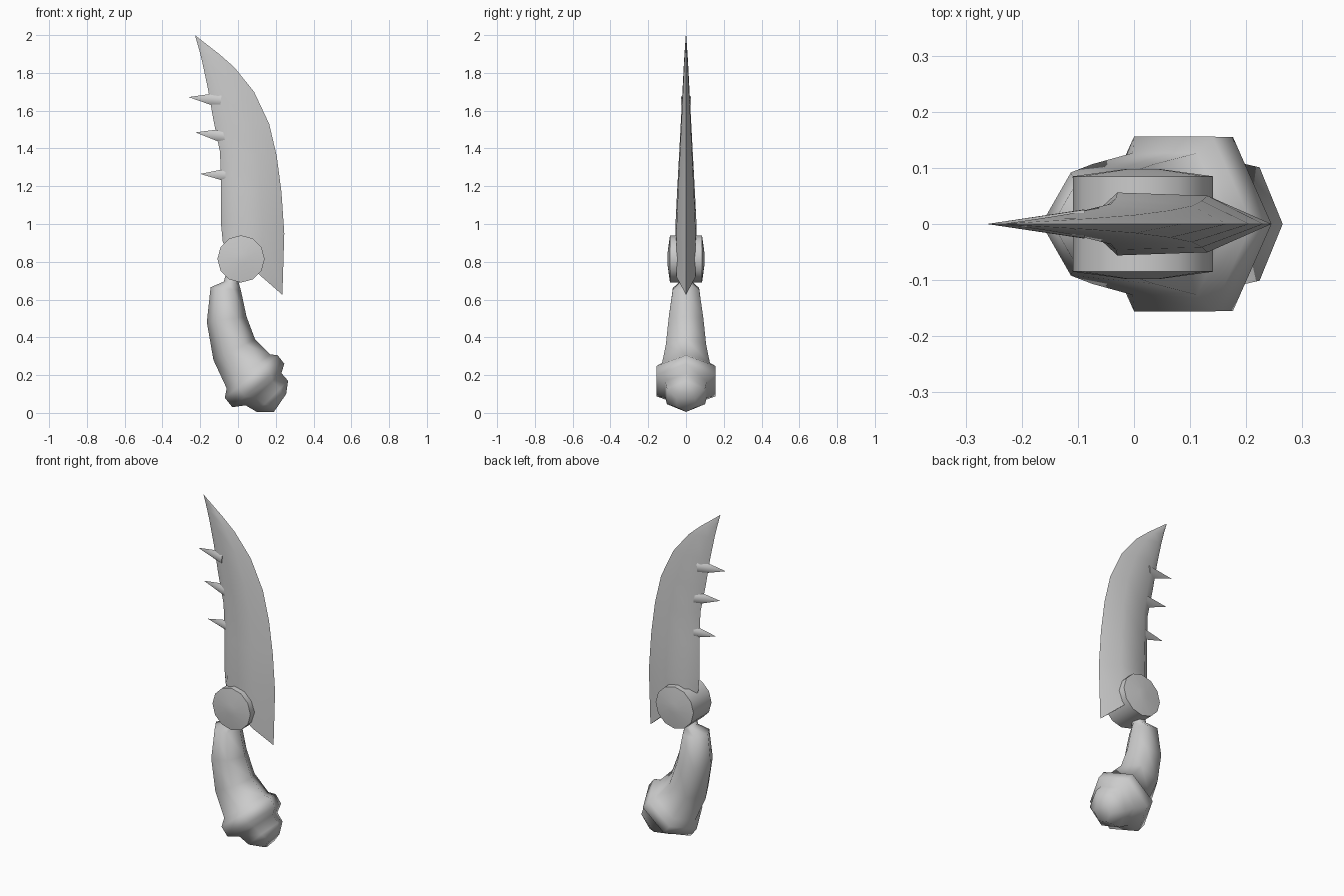
import bpy, bmesh, math
from mathutils import Vector, Matrix

if "Cube" in bpy.data.objects:
    bpy.data.objects.remove(bpy.data.objects["Cube"])

grey = bpy.data.materials.new("plain grey")
grey.use_nodes = True
grey.diffuse_color = (0.6, 0.6, 0.6, 1)
grey.node_tree.nodes["Principled BSDF"].inputs["Base Color"].default_value = (0.6, 0.6, 0.6, 1)


def finish(name, bm, angle):
    bmesh.ops.recalc_face_normals(bm, faces=bm.faces)
    mesh = bpy.data.meshes.new(name)
    bm.to_mesh(mesh)
    bm.free()
    mesh.materials.append(grey)
    obj = bpy.data.objects.new(name, mesh)
    bpy.context.collection.objects.link(obj)
    bpy.ops.object.select_all(action="DESELECT")
    obj.select_set(True)
    bpy.context.view_layer.objects.active = obj
    bpy.ops.object.shade_smooth_by_angle(angle=math.radians(angle))
    return obj


def loft(name, rings, angle):
    bm = bmesh.new()
    loops = [[bm.verts.new(p) for p in ring] for ring in rings]
    n = len(loops[0])
    for a, b in zip(loops, loops[1:]):
        for i in range(n):
            j = (i + 1) % n
            bm.faces.new((a[i], a[j], b[j], b[i]))
    bm.faces.new(loops[0])
    bm.faces.new(loops[-1])
    return finish(name, bm, angle)


# Blade: spine point, cutting edge point (x, z) and half thickness
blade_rows = [
    ((-.08, .90), (.235, .625), .055),
    ((-.09, 1.0), (.245, .95), .056),
    ((-.09, 1.2), (.23, 1.17), .046),
    ((-.095, 1.38), (.205, 1.36), .036),
    ((-.13, 1.55), (.165, 1.53), .027),
    ((-.16, 1.72), (.085, 1.70), .018),
    ((-.19, 1.86), (-.02, 1.83), .011),
    ((-.205, 1.92), (-.10, 1.90), .007),
    ((-.228, 2.0), (-.226, 1.998), .001),
]


def blade_ring(spine, edge, t):
    s, e = Vector((spine[0], 0, spine[1])), Vector((edge[0], 0, edge[1]))
    section = [(0, 0), (.18, 1), (.66, .9), (1, 0), (.66, -.9), (.18, -1)]
    return [s.lerp(e, f) + Vector((0, t * y, 0)) for f, y in section]


loft("blade", [blade_ring(*row) for row in blade_rows], 50)

# Handle and pommel: hexagonal rings given by their two outer points (x, z)
handle_rows = [
    ((-.06, .75), (.03, .74)),
    ((-.075, .695), (.005, .685)),
    ((-.145, .665), (.015, .65)),
    ((-.165, .48), (.045, .51)),
    ((-.13, .28), (.09, .39)),
    ((-.06, .13), (.17, .31)),
    ((-.07, .08), (.21, .305)),
    ((-.03, .03), (.245, .26)),
    ((.04, .04), (.23, .21)),
    ((.10, .005), (.265, .17)),
    ((.19, .005), (.255, .10)),
]


def hex_ring(a, b):
    a, b = Vector((a[0], 0, a[1])), Vector((b[0], 0, b[1]))
    mid, half = (a + b) / 2, (b - a) / 2
    return [mid + half * math.cos(k * math.pi / 3)
            + Vector((0, half.length * math.sin(k * math.pi / 3), 0)) for k in range(6)]


loft("handle_and_pommel", [hex_ring(*row) for row in handle_rows], 75)

# Guard: round boss with slightly domed sides
sides = 12
guard_rings = [[(.016 + r * math.cos(a), y, .815 + r * math.sin(a))
                for a in (2 * math.pi * k / sides for k in range(sides))]
               for y, r in ((-.098, .03), (-.085, .125), (.085, .125), (.098, .03))]
loft("guard", guard_rings, 50)

# Spikes along the spine: tip and base centre (x, z)
for i, (tip, base) in enumerate([((-.262, 1.672), (-.09, 1.655)),
                                 ((-.225, 1.485), (-.065, 1.465)),
                                 ((-.20, 1.265), (-.03, 1.258))]):
    t, b = Vector((tip[0], 0, tip[1])), Vector((base[0], 0, base[1]))
    bm = bmesh.new()
    bmesh.ops.create_cone(bm, segments=6, cap_ends=True, radius1=.042, radius2=0,
                          depth=(t - b).length)
    turn = (t - b).to_track_quat("Z", "Y").to_matrix().to_4x4()
    bmesh.ops.transform(bm, verts=bm.verts, matrix=Matrix.Translation((t + b) / 2) @ turn)
    bmesh.ops.scale(bm, verts=bm.verts, vec=(1, .7, 1))
    finish(f"spine_spike_{i + 1}", bm, 75)
